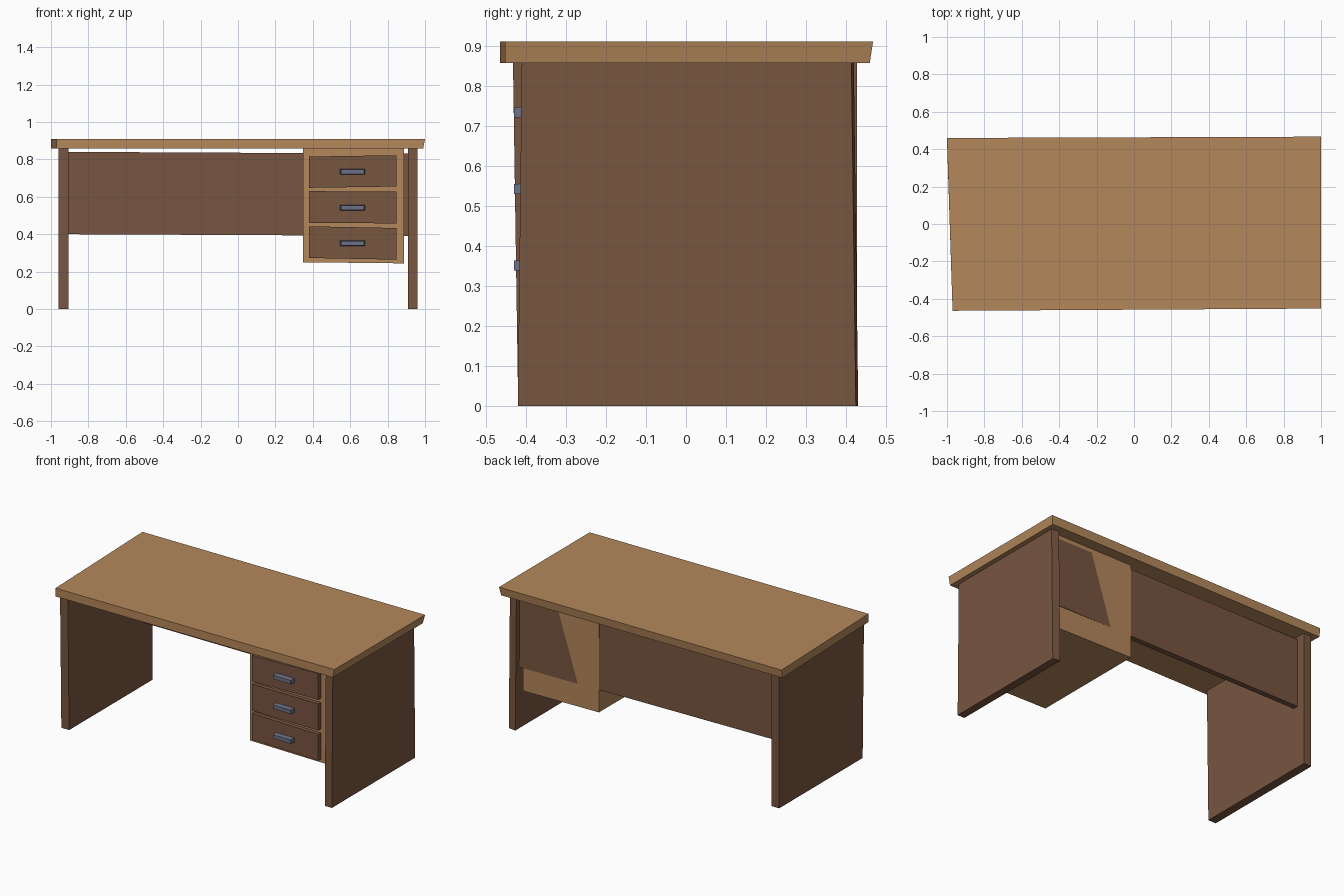
import bpy
import bmesh
from mathutils import Vector

default_cube = bpy.data.objects.get("Cube")
if default_cube:
    bpy.data.objects.remove(default_cube, do_unlink=True)


def make_material(name, color):
    material = bpy.data.materials.new(name)
    material.use_nodes = True
    material.diffuse_color = (*color, 1)
    shader = next(n for n in material.node_tree.nodes if n.type == 'BSDF_PRINCIPLED')
    shader.inputs["Base Color"].default_value = (*color, 1)
    return material


light_wood = make_material("light wood", (0.46, 0.245, 0.105))
dark_wood = make_material("dark wood", (0.19, 0.092, 0.051))
blue_metal = make_material("blue grey metal", (0.15, 0.165, 0.24))


def block(name, material, xs, ys, zs, warp=None):
    """Box between limits; warp maps each corner position to a nudged one."""
    bm = bmesh.new()
    bmesh.ops.create_cube(bm, size=1)
    for vert in bm.verts:
        corner = [limits[side > 0] for limits, side in zip((xs, ys, zs), vert.co)]
        vert.co = warp(Vector(corner), *[side > 0 for side in vert.co]) if warp else corner
    bmesh.ops.recalc_face_normals(bm, faces=bm.faces)
    mesh = bpy.data.meshes.new(name)
    bm.to_mesh(mesh)
    bm.free()
    mesh.materials.append(material)
    obj = bpy.data.objects.new(name, mesh)
    bpy.context.collection.objects.link(obj)
    return obj


# Slightly crooked table top, tapering towards its underside
def warp_top(co, left, back, upper):
    if not left and not back:
        co.x += 0.03
    if left and back:
        co.y += 0.007
    if left and not back:
        co.y += 0.012
    if not upper:
        if left:
            co.x -= 0.01
        if back:
            co.y -= 0.008
    return co


block("table_top", light_wood, (-1, 1), (-0.464, 0.46), (0.857, 0.91), warp_top)


# Slab legs with leaning front and back edges
def warp_left_leg(co, left, back, upper):
    if upper:
        co.y -= 0.011 if back else -0.01
    if back and left:
        co.y -= 0.006
    return co


def warp_right_leg(co, left, back, upper):
    if upper and not back:
        co.y -= 0.013
    return co


block("left_leg", dark_wood, (0.91, 0.96), (-0.42, 0.43), (0, 0.858), warp_left_leg)
block("right_leg", dark_wood, (-0.96, -0.905), (-0.419, 0.427), (0, 0.858), warp_right_leg)

# Drawer cabinet hanging under the top
CABINET_BACK = 0.386


def warp_cabinet(co, left, back, upper):
    if left and not upper:
        co.z -= 0.006
    return co


block("cabinet", light_wood, (0.347, 0.887), (-0.372, CABINET_BACK), (0.25, 0.858), warp_cabinet)


# Rear panel, twisted so that it breaks through the back of the cabinet
def warp_panel(co, left, back, upper):
    if left:
        co.z -= 0.009
    co.y += 0.01 * (co.x - 0.5 - 0.32 * (co.z - 0.4))
    return co


block("back_panel", dark_wood, (-0.91, 0.915), (CABINET_BACK - 0.035, CABINET_BACK),
      (0.4, 0.84), warp_panel)

# Drawers and pulls; tilt lifts or drops the left end, and the pull front is narrower
drawers = [("top", 0.648, 0.815, 0.007), ("middle", 0.46, 0.63, -0.002),
           ("bottom", 0.273, 0.442, -0.009)]
for label, low, high, tilt in drawers:
    def warp_drawer(co, left, back, upper):
        if left:
            co.z += tilt
        return co

    def warp_pull(co, left, back, upper):
        if not back:
            co.x += -0.006 if left else 0.006
            co.z += -0.003 if upper else 0.003
        return co

    block(label + "_drawer", dark_wood, (0.379, 0.848), (-0.398, -0.36),
          (low, high), warp_drawer)
    middle = (low + high + tilt) / 2
    block(label + "_pull", blue_metal, (0.545, 0.68), (-0.43, -0.39),
          (middle - 0.017, middle + 0.013), warp_pull)
